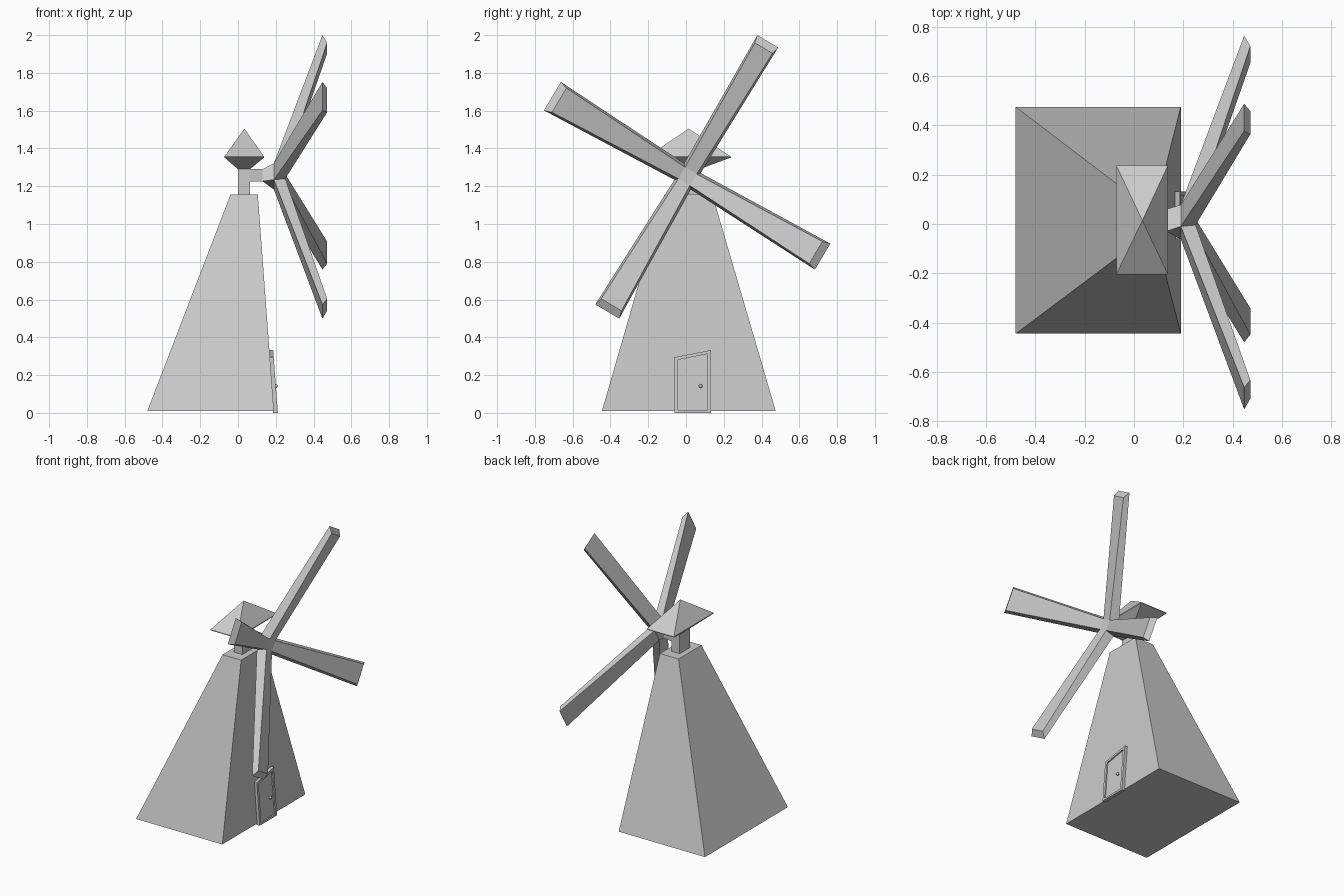
import bpy, bmesh, math
from mathutils import Vector

if "Cube" in bpy.data.objects:
    bpy.data.objects.remove(bpy.data.objects["Cube"])


def loft(name, rings):
    """Skin a stack of equal-sized rings, cap both ends."""
    bm = bmesh.new()
    vs = [[bm.verts.new(p) for p in r] for r in rings]
    n = len(rings[0])
    for a, b in zip(vs, vs[1:]):
        for i in range(n):
            j = (i + 1) % n
            bm.faces.new((a[i], a[j], b[j], b[i]))
    bm.faces.new(vs[0][::-1])
    bm.faces.new(vs[-1])
    bmesh.ops.remove_doubles(bm, verts=bm.verts, dist=1e-5)
    bmesh.ops.recalc_face_normals(bm, faces=bm.faces)
    me = bpy.data.meshes.new(name)
    bm.to_mesh(me)
    bm.free()
    ob = bpy.data.objects.new(name, me)
    bpy.context.collection.objects.link(ob)
    return ob


def rect(x0, x1, y0, y1, z):
    return [(x0, y0, z), (x1, y0, z), (x1, y1, z), (x0, y1, z)]


def rect_yz(x, y0, y1, z0, z1):
    # starts at the upper +y corner, clockwise
    return [(x, y1, z1), (x, y1, z0), (x, y0, z0), (x, y0, z1)]


# Tapered tower
loft("tower", [rect(-.48, .19, -.445, .475, .01),
               rect(-.04, .105, -.115, .14, 1.155)])

# Neck flaring into the pyramid cap
neck = (.0, .063, -.042, .07)
loft("neck_and_roof", [rect(*neck, 1.15), rect(*neck, 1.29),
                       rect(-.072, .138, -.205, .238, 1.352),
                       rect(-.072, .138, -.205, .238, 1.357),
                       rect(.034, .034, .014, .014, 1.505)])

# Rotor: square hub turned so that its sides face the four blades
CY, CZ, ANG = .008, 1.252, math.radians(59.3)


def polar(x, r, a, side=0.0):
    return Vector((x, CY + r * math.cos(a) - side * math.sin(a),
                   CZ + r * math.sin(a) + side * math.cos(a)))


def hub_ring(x, r):
    return [polar(x, r, ANG - math.pi / 4 - k * math.pi / 2) for k in range(4)]


BACK, FRONT = (.19, .072), (.25, .05)
loft("axle_and_hub", [rect_yz(.06, -.042, .07, 1.225, 1.29),
                      rect_yz(.13, -.03, .06, 1.226, 1.29),
                      hub_ring(*BACK), hub_ring(*FRONT)])

# Four forward-leaning blades growing out of the hub sides
for k, width in enumerate((.128, .175, .147, .16)):
    a = ANG + k * math.pi / 2
    h = width / 2
    b, f = BACK[1] * math.sqrt(.5), FRONT[1] * math.sqrt(.5)
    root = [polar(.19, b, a, -b), polar(.19, b, a, b),
            polar(.25, f, a, f), polar(.25, f, a, -f)]
    tip = [polar(.447, .832, a, -h), polar(.447, .832, a, h),
           polar(.472, .79, a, h * .85), polar(.472, .79, a, -h * .85)]
    loft(f"blade_{k + 1}", [root, tip])


# Crooked door leaning on the sloped wall, with a recessed panel
def on_wall(pts, off):
    return [(.19 - .0742 * z + off, y, z) for y, z in pts]


outer = [(-.06, 0), (.132, 0), (.132, .332), (-.06, .295)]
inner = [(-.042, .014), (.114, .014), (.114, .312), (-.042, .281)]
loft("door", [on_wall(outer, -.005), on_wall(outer, .021),
              on_wall(inner, .021), on_wall(inner, .012)])

# Door knob
bpy.ops.mesh.primitive_uv_sphere_add(segments=10, ring_count=6, radius=.01,
                                     location=(.2, .077, .142))
bpy.context.object.name = "door_knob"
